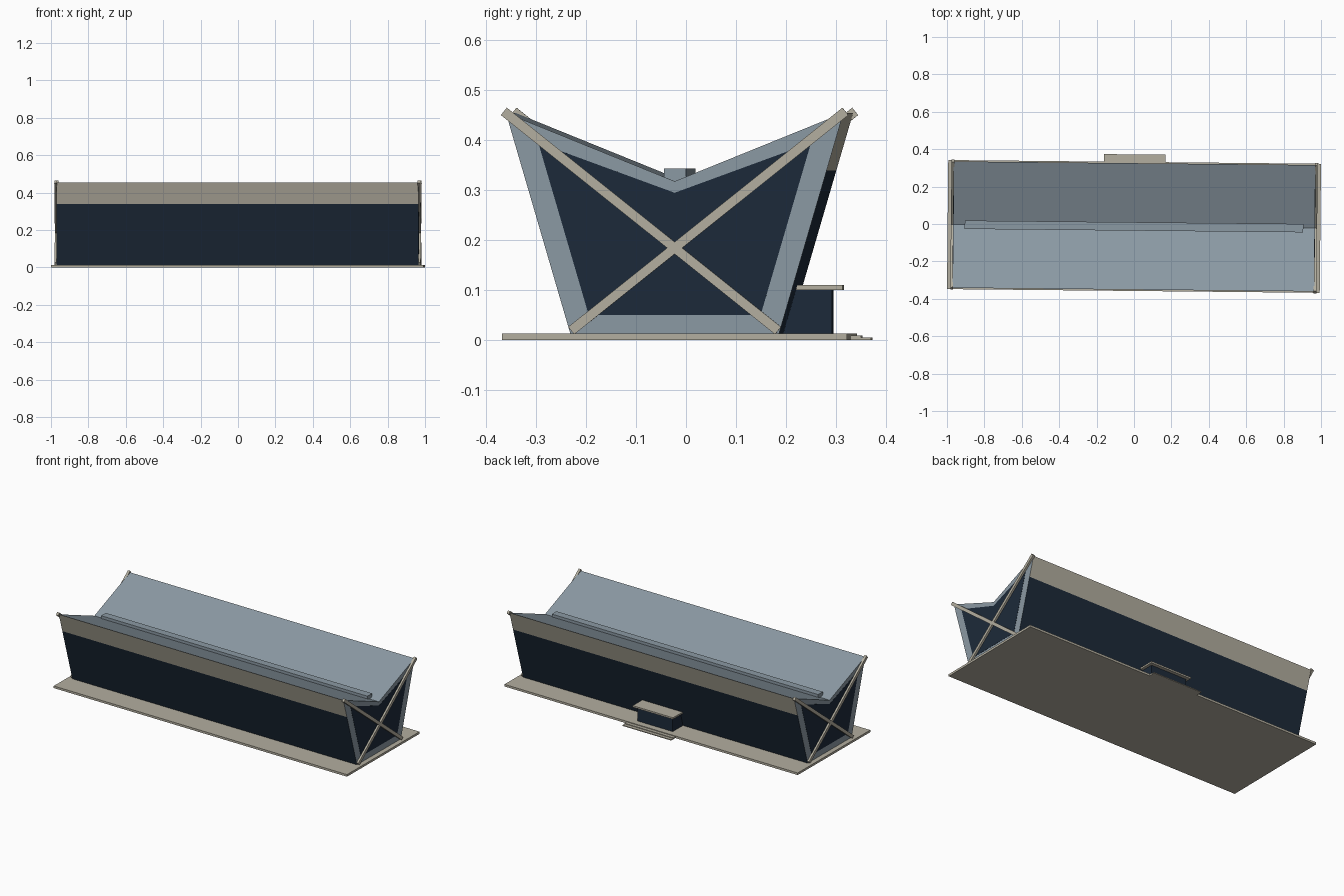
import bpy, bmesh, math
from mathutils import Vector

cube = bpy.data.objects.get("Cube")
if cube:
    bpy.data.objects.remove(cube, do_unlink=True)


def material(name, srgb):
    color = [(c / 255) ** 2.2 for c in srgb] + [1]
    m = bpy.data.materials.new(name)
    m.use_nodes = True
    m.diffuse_color = color
    m.node_tree.nodes["Principled BSDF"].inputs["Base Color"].default_value = color
    return m


STONE = material("warm stone", (178, 173, 158))
METAL = material("blue grey metal", (138, 152, 162))
GLASS = material("dark glass", (34, 46, 60))

TILT = -0.01       # the whole building is turned very slightly
OFFSET = -0.013    # and sits a little forward


def prism(name, profile, x0, x1, mats):
    """Extrude a (y, z) profile along x."""
    bm = bmesh.new()
    face = bm.faces.new([bm.verts.new((x0, y, z)) for y, z in profile])
    out = bmesh.ops.extrude_face_region(bm, geom=[face])
    verts = [v for v in out["geom"] if isinstance(v, bmesh.types.BMVert)]
    bmesh.ops.translate(bm, verts=verts, vec=(x1 - x0, 0, 0))
    bmesh.ops.recalc_face_normals(bm, faces=bm.faces)
    mesh = bpy.data.meshes.new(name)
    bm.to_mesh(mesh)
    bm.free()
    obj = bpy.data.objects.new(name, mesh)
    bpy.context.collection.objects.link(obj)
    for m in mats:
        mesh.materials.append(m)
    obj.location.y = OFFSET
    obj.rotation_euler.z = TILT
    return obj


def box(name, half_x, y0, y1, z0, z1, mat):
    return prism(name, [(y0, z0), (y1, z0), (y1, z1), (y0, z1)], -half_x, half_x, [mat])


def mirrored(half):
    """Complete a profile from its +y half, skipping points on the centre line."""
    return half + [(-y, z) for y, z in reversed(half) if y > 0]


# Ground slab
FLOOR = 0.013
box("base_slab", 0.9965, -0.345, 0.345, 0, FLOOR, STONE)

# Hall: flared walls under a butterfly roof, with a stone band along the wall tops
BAND, EAVE = 0.34, 0.455
wall_y = 0.209 + (0.338 - 0.209) * (BAND - FLOOR) / (EAVE - FLOOR)
hall = prism("hall", mirrored([(0.209, FLOOR), (wall_y, BAND), (0.338, EAVE), (0, 0.318)]),
             -0.967, 0.967, [METAL, GLASS, STONE])
for p in hall.data.polygons:
    if abs(p.normal.y) > 0.8:
        p.material_index = 2 if p.center.z > BAND else 1

# Gable glazing and crossed braces at both ends
for side, label in ((1, "left"), (-1, "right")):
    prism(f"gable_glass_{label}", mirrored([(0.172, 0.05), (0.273, 0.395), (0, 0.295)]),
          side * 0.96, side * 0.968, [GLASS])
    for lean in (1, -1):
        a, b = Vector((-0.207 * lean, 0.019)), Vector((0.342 * lean, 0.458))
        d = (b - a).normalized()
        n = Vector((-d.y, d.x)) * 0.0095
        prism(f"cross_brace_{label}_{'back' if lean > 0 else 'front'}",
              [a - n, b - n, b + n, a + n], side * 0.964, side * 0.979, [STONE])

# Ridge box running along the roof valley
box("valley_duct", 0.905, -0.0225, 0.0225, 0.318, 0.344, METAL)

# Rear entrance with canopy and two steps
box("entrance_box", 0.12, 0.2, 0.307, FLOOR, 0.1, GLASS)
box("entrance_canopy", 0.137, 0.23, 0.328, 0.1, 0.11, STONE)
box("upper_step", 0.165, 0.345, 0.365, 0, 0.009, STONE)
box("lower_step", 0.165, 0.365, 0.385, 0, 0.005, STONE)
